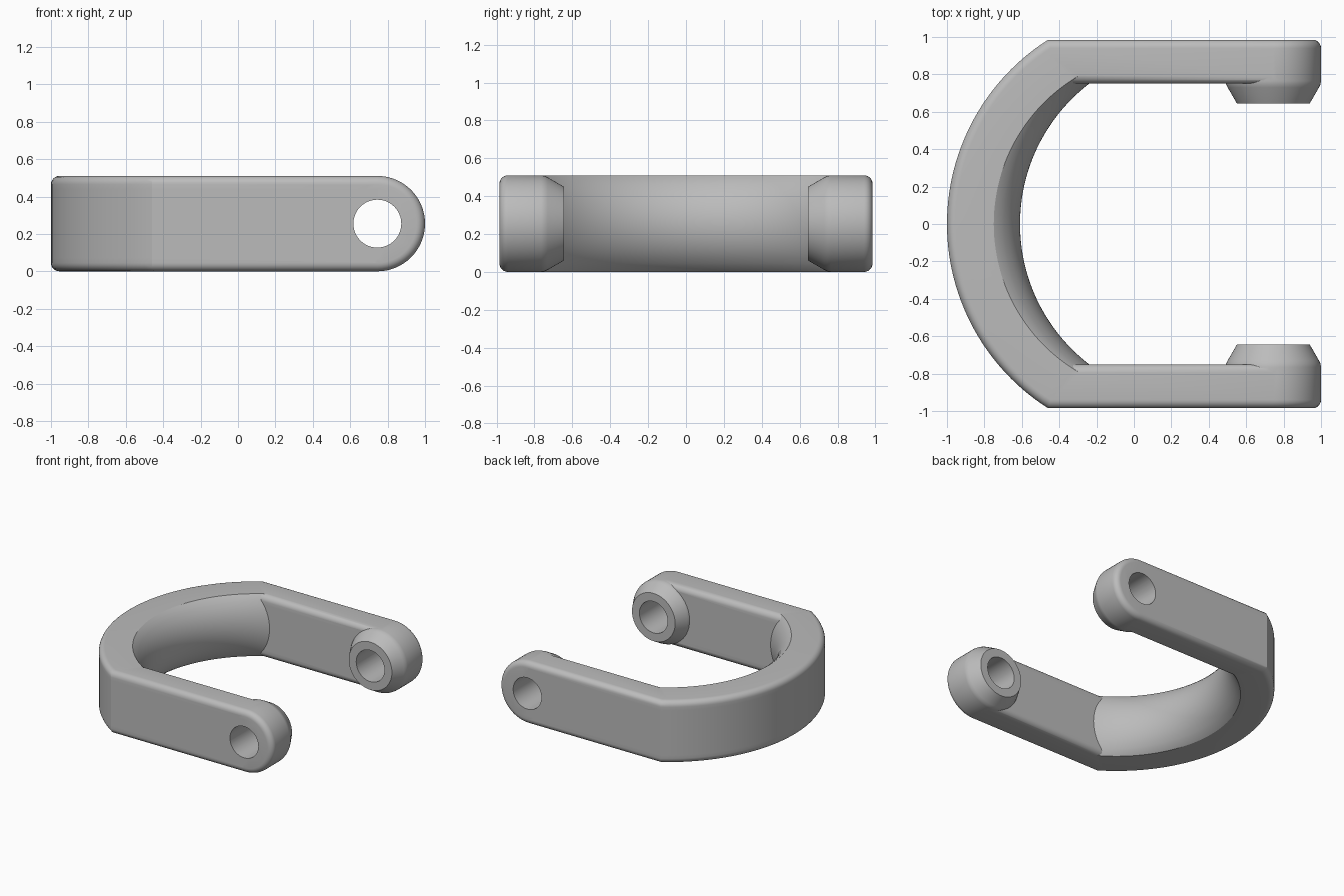
import bpy, bmesh, math

cube = bpy.data.objects.get("Cube")
if cube:
    bpy.data.objects.remove(cube)

H = 0.255                      # half height
OUT_Y, IN_Y = 0.985, 0.75      # outer and inner faces of the arms
FILLET = 0.045
PIN_X = 0.745
HOLE_R = 0.128

steel = bpy.data.materials.new("grey_steel")
steel.use_nodes = True
GREY = (0.5, 0.5, 0.5, 1)
steel.diffuse_color = GREY
steel.node_tree.nodes["Principled BSDF"].inputs["Base Color"].default_value = GREY


def make_object(name, bm):
    bmesh.ops.recalc_face_normals(bm, faces=bm.faces)
    mesh = bpy.data.meshes.new(name)
    bm.to_mesh(mesh)
    bm.free()
    mesh.materials.append(steel)
    obj = bpy.data.objects.new(name, mesh)
    bpy.context.collection.objects.link(obj)
    return obj


def skin(bm, rings):
    """Join equal point rings into a capped tube."""
    loops = [[bm.verts.new(p) for p in ring] for ring in rings]
    n = len(loops[0])
    for a, b in zip(loops, loops[1:]):
        for i in range(n):
            j = (i + 1) % n
            bm.faces.new((a[i], a[j], b[j], b[i]))
    bm.faces.new(loops[0])
    bm.faces.new(loops[-1])


def inset(dz):
    """How far a rounded long edge pulls in at height dz from the middle."""
    k = max(0.0, abs(dz) - (H - FILLET))
    return FILLET - math.sqrt(max(0.0, FILLET ** 2 - k ** 2))


def bulge(dz):
    """Convex inner face: 1 at mid height, 0 at the rims."""
    r = 0.302
    rim = math.sqrt(r * r - H * H)
    return (math.sqrt(r * r - dz * dz) - rim) / (r - rim)


# Heights sampled densely in the fillets, evenly between
STEPS = 6
corner = [H - FILLET + FILLET * math.sin(i / STEPS * math.pi / 2) for i in range(STEPS + 1)]
middle = [(H - FILLET) * i / 8 for i in range(-7, 8)]
heights = [-z for z in reversed(corner)] + middle + corner


def section(t, x=None):
    """Cross-section at t (-1 to 1) round the bow, or moved to x along an arm."""
    ring = []
    for dz in heights:
        y = t * (OUT_Y - inset(dz))
        bow_x = 0.168 - math.sqrt((1.168 - inset(dz)) ** 2 - y * y)
        ring.append((bow_x if x is None else x, y, dz + H))
    for dz in reversed(heights):
        y = t * (IN_Y + inset(dz))
        rim_x = 0.168 - math.sqrt(0.918 ** 2 - y * y)
        mid_x = 0.335 - math.sqrt(0.945 ** 2 - y * y)
        b = bulge(dz)
        ring.append((rim_x + (mid_x - rim_x) * b if x is None else x, y, dz + H))
    return ring


# Bow and both straight arms
N = 56
sweep = math.asin(OUT_Y / 1.168)
stations = [math.sin(sweep * (2 * i / N - 1)) / math.sin(sweep) for i in range(N + 1)]
bm = bmesh.new()
skin(bm, [section(-1, PIN_X)] + [section(t) for t in stations] + [section(1, PIN_X)])
body = make_object("shackle_body", bm)


def lathe(name, profile, side):
    """Turn (radius, y) points about the pin axis."""
    bm = bmesh.new()
    rings = []
    for r, y in profile:
        angles = [2 * math.pi * i / 64 for i in range(64)]
        rings.append([(PIN_X + r * math.cos(a), side * y, H + r * math.sin(a)) for a in angles])
    skin(bm, rings)
    return make_object(name, bm)


def combine(tool, operation):
    mod = body.modifiers.new(tool.name, 'BOOLEAN')
    mod.operation = operation
    mod.solver = 'EXACT'
    mod.object = tool
    bpy.context.view_layer.objects.active = body
    bpy.ops.object.modifier_apply(modifier=mod.name)
    bpy.data.objects.remove(tool)


# Rounded arm ends with tapered bosses, then the pin holes
boss = [(0.195, 0.645), (0.244, 0.73), (0.252, 0.747), (H, 0.765)]
for i in range(STEPS + 1):
    a = i / STEPS * math.pi / 2
    boss.append((H - FILLET + FILLET * math.cos(a), OUT_Y - FILLET + FILLET * math.sin(a)))
for side, label in ((-1, "front"), (1, "back")):
    combine(lathe(label + "_boss", boss, side), 'UNION')
for side, label in ((-1, "front"), (1, "back")):
    combine(lathe(label + "_pin_hole", [(HOLE_R, 0.5), (HOLE_R, 1.2)], side), 'DIFFERENCE')

for obj in bpy.context.selected_objects:
    obj.select_set(False)
body.select_set(True)
bpy.context.view_layer.objects.active = body
bpy.ops.object.shade_smooth_by_angle(angle=math.radians(28))
